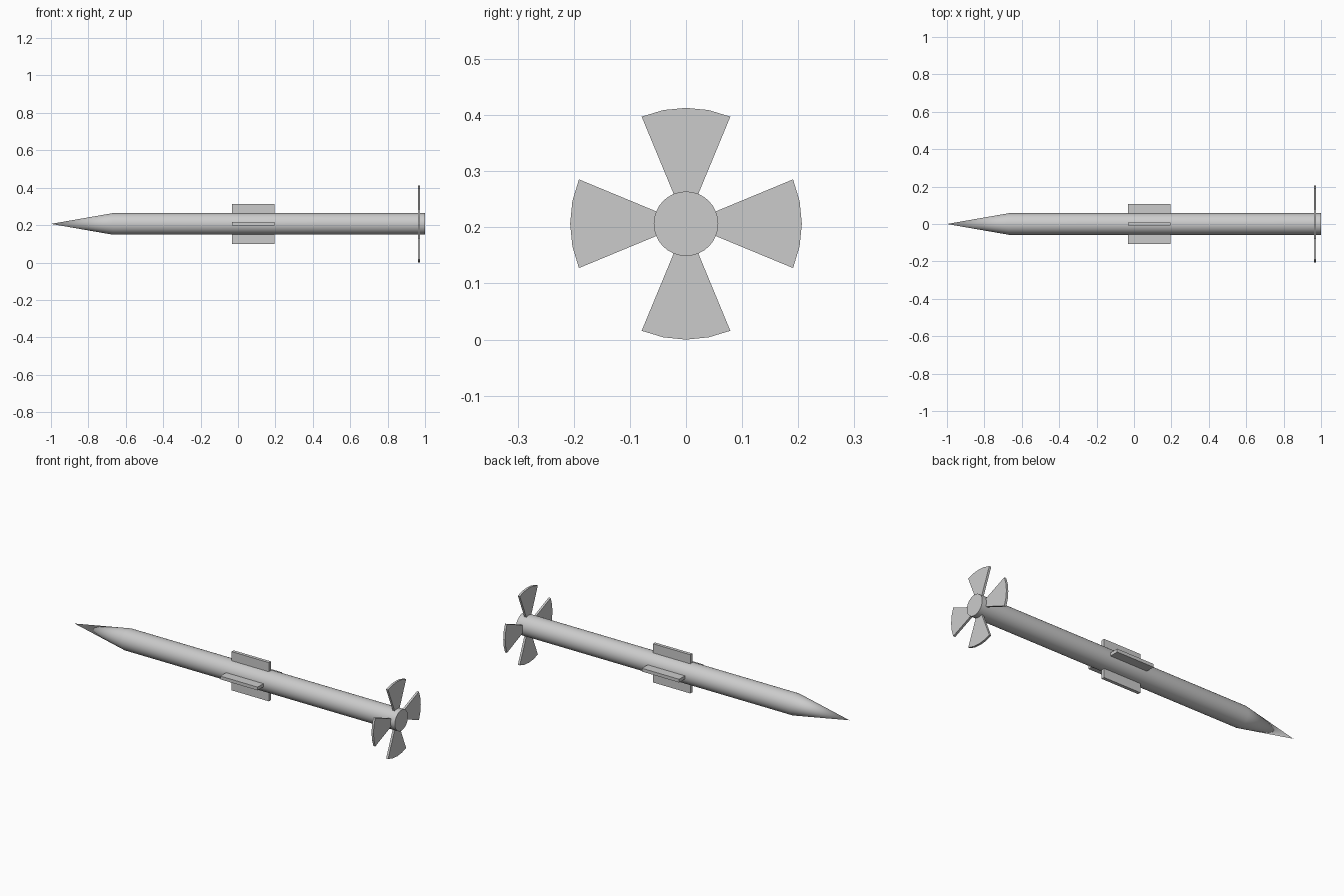
import bpy, bmesh, math
from mathutils import Matrix

if "Cube" in bpy.data.objects:
    bpy.data.objects.remove(bpy.data.objects["Cube"])

CZ = 0.2065      # height of the long axis
R = 0.0575       # body radius
SIDES = 32


def finish(bm, name, smooth=False):
    bmesh.ops.recalc_face_normals(bm, faces=bm.faces)
    mesh = bpy.data.meshes.new(name)
    bm.to_mesh(mesh)
    bm.free()
    ob = bpy.data.objects.new(name, mesh)
    bpy.context.collection.objects.link(ob)
    ob.location.z = CZ
    if smooth:
        bpy.context.view_layer.objects.active = ob
        ob.select_set(True)
        bpy.ops.object.shade_smooth_by_angle(angle=math.radians(30))
        ob.select_set(False)
    return ob


# Body: one turned shape, pointed nose at -x and flat tail at +x
def ring(bm, x, r):
    return [bm.verts.new((x, r * math.cos(i * math.tau / SIDES), r * math.sin(i * math.tau / SIDES)))
            for i in range(SIDES)]


bm = bmesh.new()
tip = bm.verts.new((-1, 0, 0))
a, b = ring(bm, -0.67, R), ring(bm, 1.0, R)
for i in range(SIDES):
    j = (i + 1) % SIDES
    bm.faces.new((tip, a[i], a[j]))
    bm.faces.new((a[i], b[i], b[j], a[j]))
bm.faces.new(b)
finish(bm, "body_with_nose", smooth=True)

# Four flat rectangular fins at mid body
for k in range(4):
    bm = bmesh.new()
    bmesh.ops.create_cube(bm, size=1, matrix=Matrix.Translation((0.081, 0, 0.0735))
                          @ Matrix.Diagonal((0.228, 0.018, 0.067, 1)))
    fin = finish(bm, f"mid_fin_{k + 1}")
    fin.rotation_euler.x = k * math.pi / 2

# Four fan-shaped tail blades: 45 degree sectors with an arc outer edge
for k in range(4):
    bm = bmesh.new()
    pts = []
    for r, steps in ((0.2065, range(-2, 3)), (0.04, (2, -2))):
        for s in steps:
            t = math.radians(11.25 * s)
            pts.append(bm.verts.new((0.9615, r * math.sin(t), r * math.cos(t))))
    face = bm.faces.new(pts)
    ext = bmesh.ops.extrude_face_region(bm, geom=[face], use_keep_orig=True)
    bmesh.ops.translate(bm, vec=(0.012, 0, 0),
                        verts=[v for v in ext["geom"] if isinstance(v, bmesh.types.BMVert)])
    blade = finish(bm, f"tail_blade_{k + 1}")
    blade.rotation_euler.x = k * math.pi / 2
